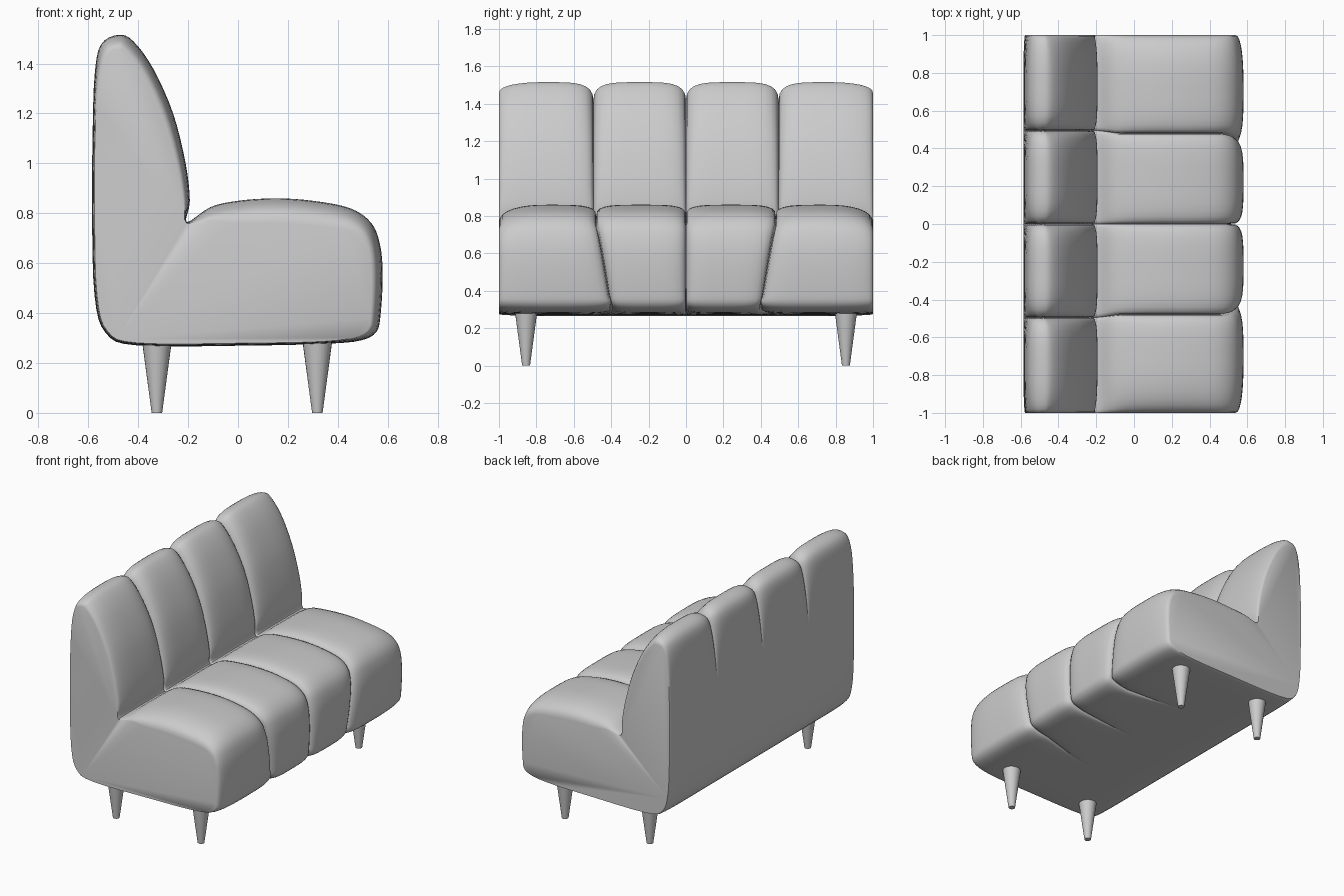
import bpy, bmesh, math
from mathutils import Vector

if "Cube" in bpy.data.objects:
    bpy.data.objects.remove(bpy.data.objects["Cube"])

# Side profile of the sofa: x, z, groove depth at seams, rounding at the two ends
PROFILE = [
    (-0.40, 0.27, 0, 0.01), (-0.53, 0.32, 0, 0.01), (-0.575, 0.47, 0, 0.01),
    (-0.585, 0.80, 0, 0.01), (-0.583, 1.10, 0.005, 0.01), (-0.575, 1.35, 0.05, 0.02),
    (-0.55, 1.475, 0.10, 0.045), (-0.48, 1.515, 0.13, 0.06), (-0.42, 1.49, 0.13, 0.06),
    (-0.34, 1.38, 0.11, 0.05), (-0.26, 1.20, 0.08, 0.045), (-0.21, 1.00, 0.06, 0.035),
    (-0.193, 0.85, 0.04, 0.025), (-0.205, 0.765, 0.01, 0.005), (-0.11, 0.825, 0.04, 0.06),
    (0.0, 0.85, 0.06, 0.09), (0.15, 0.86, 0.07, 0.10), (0.30, 0.85, 0.07, 0.10),
    (0.45, 0.82, 0.08, 0.09), (0.535, 0.76, 0.08, 0.07), (0.57, 0.67, 0.08, 0.05),
    (0.58, 0.55, 0.08, 0.045), (0.572, 0.40, 0.07, 0.04), (0.555, 0.325, 0.06, 0.035),
    (0.49, 0.29, 0.05, 0.02), (0.35, 0.277, 0.03, 0.01), (0.05, 0.27, 0, 0.01),
]
SUB = 4


def smooth_loop(points):
    pts = [Vector(p) for p in points]
    n, out = len(pts), []
    for i in range(n):
        a, b, c, d = (pts[(i + k) % n] for k in (-1, 0, 1, 2))
        for s in range(SUB):
            t = s / SUB
            out.append(0.5 * (2 * b + (c - a) * t + (2 * a - 5 * b + 4 * c - d) * t * t
                              + (3 * b - a - 3 * c + d) * t ** 3))
    return out


def clamp(v):
    return max(0.0, min(1.0, v))


def falloff(u, p):
    return 1 - (1 - min(1, abs(u)) ** p) ** (1 / p)


def seam_y(x, z):
    return 0.495 - 0.015 * clamp((x + 0.2) * 10) - 0.08 * clamp((0.8 - z) / 0.5) * clamp(x / 0.4)


# Upholstered body: four padded channels lofted along y
loop = smooth_loop(PROFILE)
n = len(loop)
bm = bmesh.new()
rings = []
STEPS = 16
for sec in range(4):
    for k in range(STEPS + 1):
        if sec and k == 0:
            continue
        u = math.sin(math.pi / 2 * (2 * k / STEPS - 1))
        ring = []
        for i, (x, z, groove, end) in enumerate(loop):
            t = loop[(i + 1) % n] - loop[i - 1]
            inward = Vector((t[1], -t[0])).normalized()
            s = seam_y(x, z)
            ys = (-1, -s, 0, s, 1)
            at_end = (sec == 0 and u < 0) or (sec == 3 and u > 0)
            d = max(0, end) * falloff(u, 2.4) if at_end else max(0, groove) * falloff(u, 3.8)
            y = ys[sec] + (ys[sec + 1] - ys[sec]) * (u + 1) / 2
            ring.append(bm.verts.new((x + inward.x * d, y, z + inward.y * d)))
        rings.append(ring)
for a, b in zip(rings, rings[1:]):
    for i in range(n):
        j = (i + 1) % n
        bm.faces.new((a[i], a[j], b[j], b[i]))
bm.faces.new(rings[0])
bm.faces.new(rings[-1])
bmesh.ops.recalc_face_normals(bm, faces=bm.faces)
mesh = bpy.data.meshes.new("sofa_body")
bm.to_mesh(mesh)
bm.free()
body = bpy.data.objects.new("sofa_body", mesh)
bpy.context.collection.objects.link(body)
bpy.ops.object.select_all(action='DESELECT')
body.select_set(True)
bpy.context.view_layer.objects.active = body
bpy.ops.object.shade_smooth_by_angle(angle=math.radians(50))

# Four tapered legs
for x, side in ((-0.325, "back"), (0.318, "front")):
    for y, hand in ((-0.855, "left"), (0.855, "right")):
        bpy.ops.mesh.primitive_cone_add(vertices=24, radius1=0.021, radius2=0.064,
                                        depth=0.32, location=(x, y, 0.16))
        bpy.context.object.name = f"{side}_leg_{hand}"
        bpy.ops.object.shade_smooth_by_angle(angle=math.radians(40))
